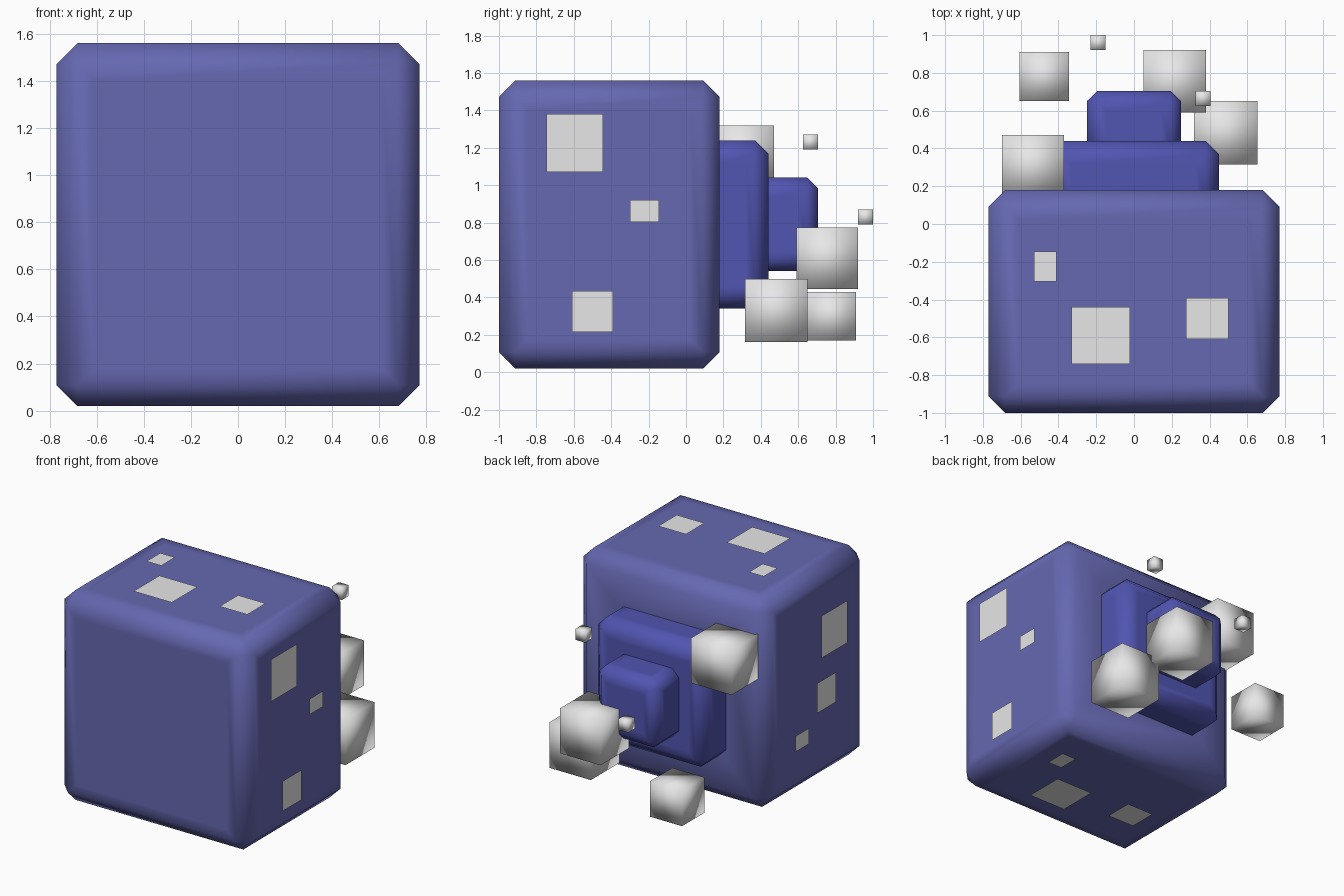
import bpy
import bmesh
from mathutils import Vector

if "Cube" in bpy.data.objects:
    bpy.data.objects.remove(bpy.data.objects["Cube"], do_unlink=True)


def material(name, rgb):
    mat = bpy.data.materials.new(name)
    mat.use_nodes = True
    mat.diffuse_color = (*rgb, 1)
    mat.node_tree.nodes["Principled BSDF"].inputs["Base Color"].default_value = (*rgb, 1)
    return mat


dusk_blue = material("dusk_blue", (0.13, 0.138, 0.44))
deep_blue = material("deep_blue", (0.082, 0.09, 0.44))
light_grey = material("light_grey", (0.8, 0.8, 0.8))


def finish(bm, name, mat, smooth=True):
    mesh = bpy.data.meshes.new(name)
    bm.normal_update()
    for face in bm.faces:
        face.smooth = smooth
    bm.to_mesh(mesh)
    bm.free()
    mesh.materials.append(mat)
    obj = bpy.data.objects.new(name, mesh)
    bpy.context.collection.objects.link(obj)
    return obj


def box(name, low, high, mat, chamfer=0, support=0, back_support=None):
    """Smooth box with optional chamfered edges and inset support loops."""
    low, high = Vector(low), Vector(high)
    bm = bmesh.new()
    bmesh.ops.create_cube(bm, size=1)
    for v in bm.verts:
        v.co = (low + high) / 2 + v.co * (high - low)
    if chamfer:
        bmesh.ops.bevel(bm, geom=bm.edges[:], offset=chamfer, segments=1,
                        affect='EDGES', profile=0.5)
        bm.normal_update()
        sides = [f for f in bm.faces if max(abs(c) for c in f.normal) > 0.99]
        for face in sides:
            is_back = face.normal.y > 0.99 and back_support
            bmesh.ops.inset_individual(bm, faces=[face], use_even_offset=True,
                                       thickness=back_support if is_back else support)
    return finish(bm, name, mat)


# Main block and the two shrinking steps behind it
mid = 0.79
box("body", (-0.77, -1, 0.02), (0.77, 0.18, 1.56), dusk_blue, 0.088, 0.07, 0.23)
for name, half, start, end, chamfer in (("large_step", 0.45, 0.06, 0.44, 0.07),
                                        ("small_step", 0.25, 0.34, 0.705, 0.055)):
    box(name, (-half, start, mid - half), (half, end, mid + half),
        deep_blue, chamfer, 0.05)

# Loose cubes drifting behind
loose = [((-0.475, 0.78, 0.30), 0.26), ((-0.535, 0.305, 1.155), 0.33),
         ((0.215, 0.755, 0.61), 0.33), ((0.485, 0.483, 0.33), 0.335),
         ((-0.19, 0.96, 0.83), 0.08), ((0.365, 0.665, 1.23), 0.08)]
for i, (centre, size) in enumerate(loose):
    half = Vector((size, size, size)) / 2
    box(f"loose_cube_{i + 1}", Vector(centre) - half, Vector(centre) + half, light_grey)


def patch(name, axis, level, centre, size, outward):
    """Thin square sheet hovering over a face of the body."""
    bm = bmesh.new()
    corners = []
    for a, b in ((-1, -1), (1, -1), (1, 1), (-1, 1)):
        p = (centre[0] + a * size[0] / 2, centre[1] + b * size[1] / 2)
        corners.append(bm.verts.new((level, *p) if axis == "x" else (*p, level)))
    face = bm.faces.new(corners)
    face.normal_update()
    if face.normal.dot(Vector(outward)) < 0:
        face.normal_flip()
    finish(bm, name, light_grey, smooth=False)


# Patches on the top and, turned over, on the bottom
flat = [((-0.175, -0.59), (0.31, 0.30)), ((0.388, -0.50), (0.225, 0.215)),
        ((-0.47, -0.225), (0.12, 0.16))]
for i, ((x, y), size) in enumerate(flat):
    patch(f"top_patch_{i + 1}", "z", 1.58, (x, y), size, (0, 0, 1))
    patch(f"bottom_patch_{i + 1}", "z", 0, (-x, y), size, (0, 0, -1))

# Patches on both sides, at differing heights
upright = [(-0.595, (0.30, 0.31), 1.225, 1.09), (-0.50, (0.22, 0.22), 0.325, 0.66),
           (-0.222, (0.155, 0.115), 0.862, 0.42)]
for i, (y, size, left_z, right_z) in enumerate(upright):
    patch(f"left_patch_{i + 1}", "x", 0.79, (y, left_z), size, (1, 0, 0))
    patch(f"right_patch_{i + 1}", "x", -0.79, (y, right_z), size, (-1, 0, 0))
